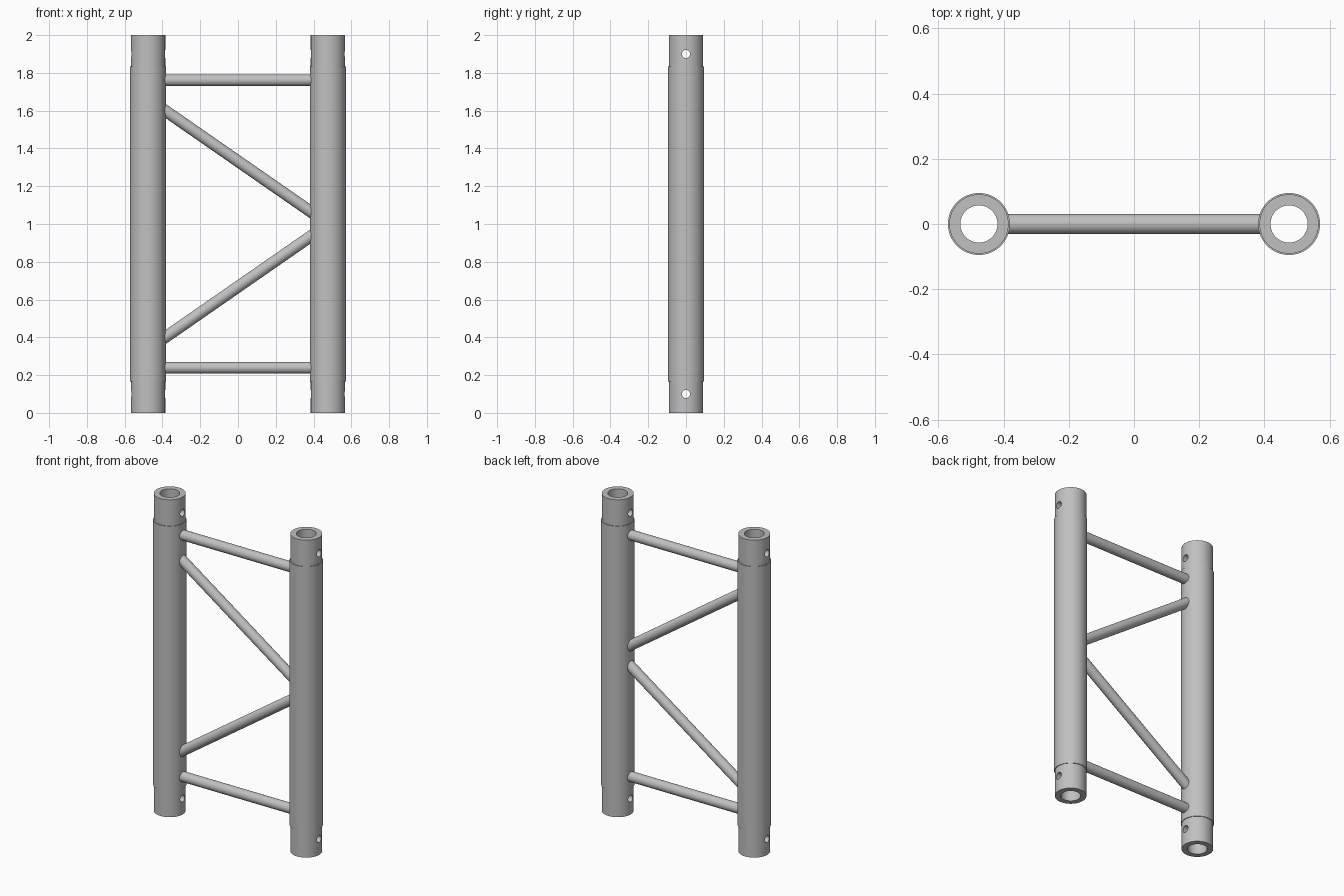
import bpy, bmesh, math
from mathutils import Vector

cube = bpy.data.objects.get("Cube")
if cube:
    bpy.data.objects.remove(cube)

CHORD_X = 0.476
CHORD_R, END_R, BORE_R = 0.095, 0.091, 0.057
BRACE_R, PIN_R = 0.031, 0.022
END_LEN, HEIGHT = 0.165, 2.0

metal = bpy.data.materials.new("brushed grey metal")
metal.use_nodes = True
grey = (0.53, 0.53, 0.53, 1)
metal.diffuse_color = grey
metal.node_tree.nodes["Principled BSDF"].inputs["Base Color"].default_value = grey


def smooth(obj):
    bpy.ops.object.select_all(action="DESELECT")
    obj.select_set(True)
    bpy.context.view_layer.objects.active = obj
    bpy.ops.object.shade_smooth_by_angle(angle=math.radians(35))


def rod(name, start, end, radius, sides=32):
    """Solid cylinder between two points."""
    a, b = Vector(start), Vector(end)
    bpy.ops.mesh.primitive_cylinder_add(
        vertices=sides, radius=radius, depth=(b - a).length, location=(a + b) / 2,
        rotation=(b - a).to_track_quat("Z", "Y").to_euler())
    obj = bpy.context.object
    obj.name = name
    obj.data.materials.append(metal)
    return obj


def chord(name, x, sides=64):
    """Hollow tube with stepped ends, lathed from a closed profile."""
    profile = [(BORE_R, 0), (END_R, 0), (END_R, END_LEN), (CHORD_R, END_LEN)]
    profile += [(r, HEIGHT - z) for r, z in reversed(profile)]
    bm = bmesh.new()
    rings = []
    for i in range(sides):
        t = math.tau * i / sides
        rings.append([bm.verts.new((r * math.cos(t), r * math.sin(t), z)) for r, z in profile])
    n = len(profile)
    for i, ring in enumerate(rings):
        after = rings[(i + 1) % sides]
        for j in range(n):
            k = (j + 1) % n
            bm.faces.new((ring[j], after[j], after[k], ring[k]))
    bmesh.ops.recalc_face_normals(bm, faces=bm.faces)
    mesh = bpy.data.meshes.new(name)
    bm.to_mesh(mesh)
    bm.free()
    obj = bpy.data.objects.new(name, mesh)
    obj.location.x = x
    mesh.materials.append(metal)
    bpy.context.collection.objects.link(obj)

    # Pin holes through both ends
    for z in (0.1, HEIGHT - 0.1):
        cutter = rod("pin_cutter", (x - 0.2, 0, z), (x + 0.2, 0, z), PIN_R, 24)
        cutter.hide_render = True
        mod = obj.modifiers.new("pin_hole", "BOOLEAN")
        mod.operation, mod.solver, mod.object = "DIFFERENCE", "EXACT", cutter
        bpy.context.view_layer.objects.active = obj
        bpy.ops.object.modifier_apply(modifier=mod.name)
        bpy.data.objects.remove(cutter)
    smooth(obj)


# Upright tubes
for side, sign in (("left", 1), ("right", -1)):
    chord(side + "_chord", sign * CHORD_X)

# Cross braces, mirrored about mid height
for label, flip in (("upper", 1), ("lower", -1)):
    mid = HEIGHT / 2
    smooth(rod(label + "_rung", (-0.405, 0, mid + flip * 0.761),
               (0.405, 0, mid + flip * 0.761), BRACE_R))
    smooth(rod(label + "_diagonal", (-0.4, 0, mid + flip * 0.61),
               (0.4, 0, mid + flip * 0.055), BRACE_R))
